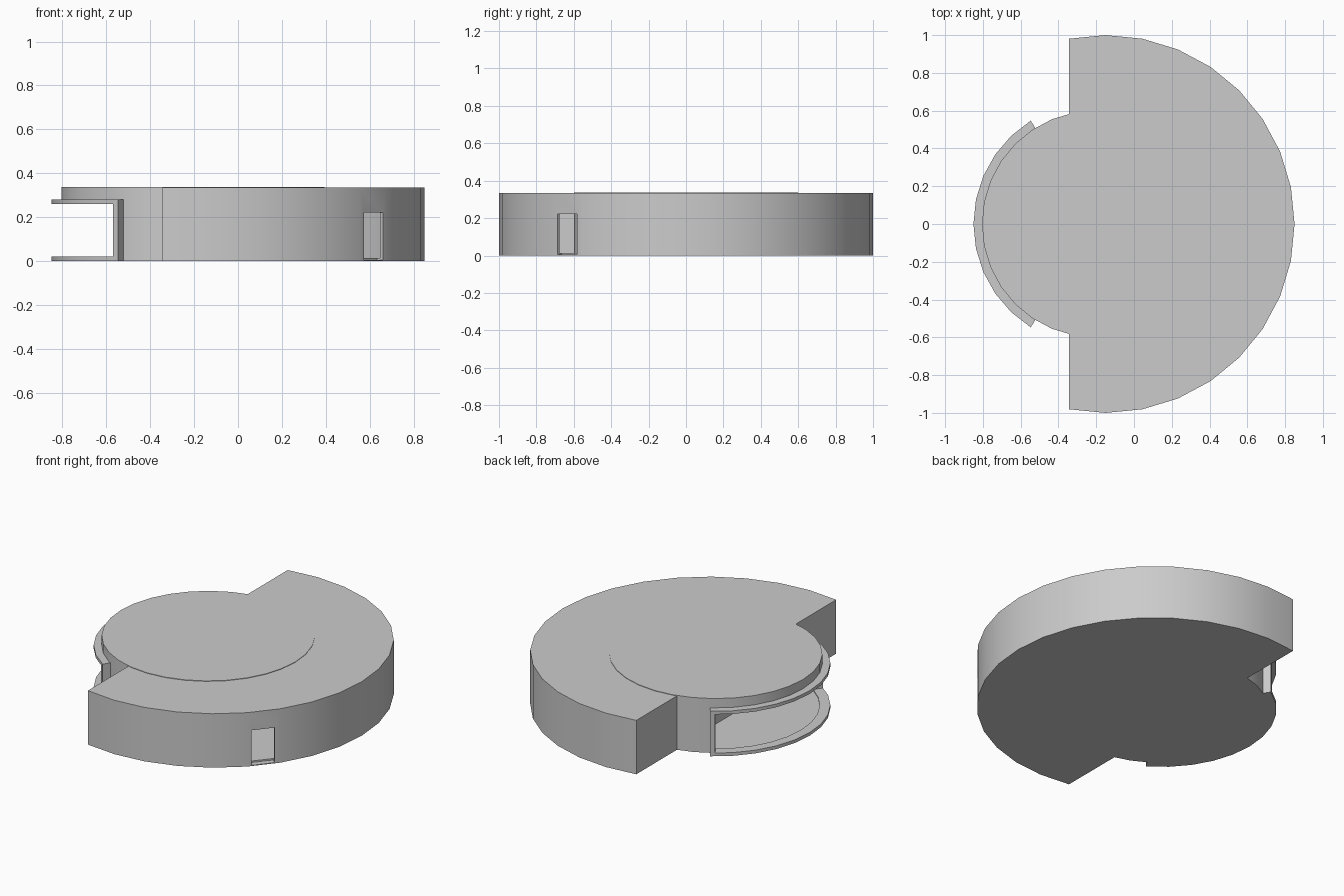
import bpy, bmesh
from math import sin, cos, radians

if "Cube" in bpy.data.objects:
    bpy.data.objects.remove(bpy.data.objects["Cube"])


def arc(cx, r, start, end, n):
    """Points on an arc around (cx, 0), angles in degrees."""
    return [(cx + r * cos(radians(start + (end - start) * i / n)),
             r * sin(radians(start + (end - start) * i / n))) for i in range(n + 1)]


def prism(name, outline, z0, z1):
    bm = bmesh.new()
    base = bm.faces.new([bm.verts.new((x, y, z0)) for x, y in outline])
    top = bmesh.ops.extrude_face_region(bm, geom=[base])["geom"]
    verts = [v for v in top if isinstance(v, bmesh.types.BMVert)]
    bmesh.ops.translate(bm, verts=verts, vec=(0, 0, z1 - z0))
    bmesh.ops.recalc_face_normals(bm, faces=bm.faces)
    mesh = bpy.data.meshes.new(name)
    bm.to_mesh(mesh)
    bm.free()
    obj = bpy.data.objects.new(name, mesh)
    bpy.context.collection.objects.link(obj)
    return obj


def sector(name, r0, r1, half, z0, z1):
    """Ring sector facing -x, spanning +-half degrees."""
    a, b = 180 - half, 180 + half
    return prism(name, arc(SMALL_X, r1, a, b, 10) + arc(SMALL_X, r0, b, a, 10), z0, z1)


def finish(obj, cutter, hollow=True):
    bpy.ops.object.select_all(action='DESELECT')
    bpy.context.view_layer.objects.active = obj
    obj.select_set(True)
    if hollow:
        m = obj.modifiers.new("shell", 'SOLIDIFY')
        m.thickness, m.offset, m.use_even_offset = WALL, -1, True
        bpy.ops.object.modifier_apply(modifier="shell")
    m = obj.modifiers.new("opening", 'BOOLEAN')
    m.operation, m.object, m.solver = 'DIFFERENCE', cutter, 'EXACT'
    bpy.ops.object.modifier_apply(modifier="opening")
    bpy.ops.object.shade_smooth_by_angle(angle=radians(30))


LARGE_X, SMALL_X, WALL = -0.15, -0.205, 0.015

# Large hollow drum, cut flat on the left side
large_drum = prism("large_drum", arc(LARGE_X, 1.0, -101.25, 101.25, 18), 0, 0.335)

# Small hollow drum nested inside it
small_drum = prism("small_drum", arc(SMALL_X, 0.6, 0, 360, 32)[:-1], 0, 0.338)

# Curved window frame on the small drum
window_frame = sector("window_frame", 0.588, 0.645, 58, 0, 0.28)

# Doorway cutter
a = radians(-39.6)
ux, uy = cos(a), sin(a)
door_cutter = prism("door_cutter",
                    [(LARGE_X + r * ux - t * uy, r * uy + t * ux)
                     for r, t in ((0.96, -0.068), (1.06, -0.068), (1.06, 0.068), (0.96, 0.068))],
                    0.005, 0.222)

# Window cutter
window_cutter = sector("window_cutter", 0.5, 0.8, 55.3, 0.02, 0.26)

finish(large_drum, door_cutter)
finish(small_drum, window_cutter)
finish(window_frame, window_cutter, hollow=False)
for cutter in (door_cutter, window_cutter):
    bpy.data.objects.remove(cutter)
